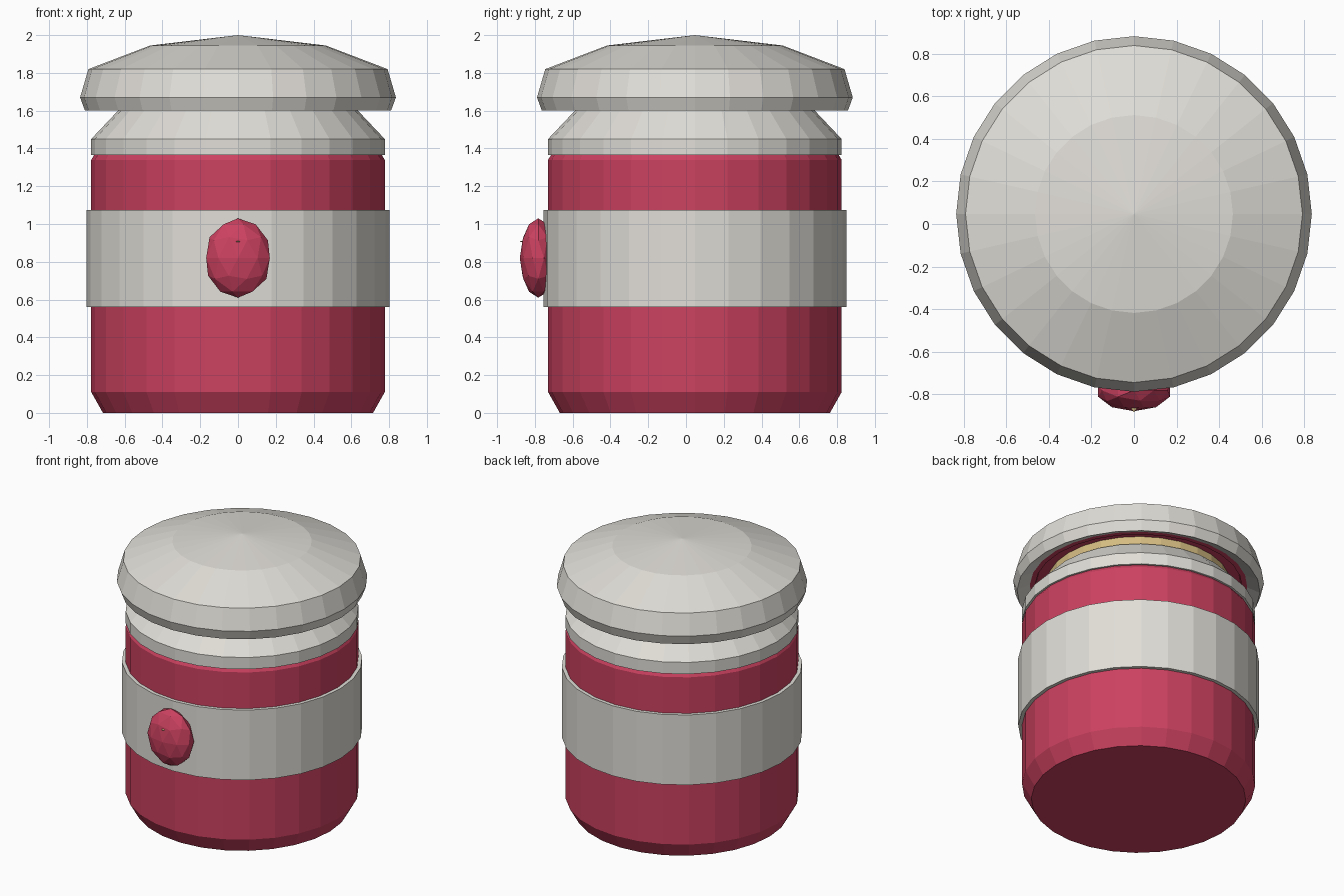
import bpy, bmesh
from math import sin, cos, tau
from mathutils import Matrix, Vector

cube = bpy.data.objects.get("Cube")
if cube:
    bpy.data.objects.remove(cube, do_unlink=True)

SIDES = 28
AXIS_Y = 0.047


def material(name, rgb):
    mat = bpy.data.materials.new(name)
    mat.use_nodes = True
    mat.diffuse_color = (*rgb, 1)
    mat.node_tree.nodes["Principled BSDF"].inputs["Base Color"].default_value = (*rgb, 1)
    return mat


RED = material("crimson red", (0.60, 0.053, 0.117))
GREY = material("warm light grey", (0.75, 0.73, 0.68))
TAN = material("pale tan", (0.66, 0.50, 0.22))


def finish(name, bm, mat):
    bmesh.ops.recalc_face_normals(bm, faces=bm.faces)
    mesh = bpy.data.meshes.new(name)
    bm.to_mesh(mesh)
    bm.free()
    mesh.materials.append(mat)
    obj = bpy.data.objects.new(name, mesh)
    bpy.context.collection.objects.link(obj)
    return obj


def lathe(name, profile, mat, closed=False):
    """Spin (radius, height) points round the jar axis; radius 0 makes a tip."""
    bm = bmesh.new()
    rings = []
    for r, z in profile:
        if r == 0:
            rings.append([bm.verts.new((0, AXIS_Y, z))] * SIDES)
        else:
            rings.append([bm.verts.new((r * cos(tau * i / SIDES),
                                        AXIS_Y + r * sin(tau * i / SIDES), z))
                          for i in range(SIDES)])
    pairs = list(zip(rings, rings[1:]))
    if closed:
        pairs.append((rings[-1], rings[0]))
    for low, high in pairs:
        for i in range(SIDES):
            j = (i + 1) % SIDES
            corners = dict.fromkeys((low[i], low[j], high[j], high[i]))
            bm.faces.new(list(corners))
    return finish(name, bm, mat)


# Jar body with chamfered foot and shoulder
lathe("jar_body", [(0, 0), (0.715, 0), (0.777, 0.11), (0.777, 1.34),
                   (0.76, 1.368), (0, 1.368)], RED)

# Raised band round the middle
lathe("label_band", [(0.75, 0.56), (0.802, 0.56), (0.802, 1.075), (0.75, 1.075)],
      GREY, closed=True)

# Collar tapering into the neck
lathe("neck_collar", [(0.70, 1.364), (0.777, 1.364), (0.777, 1.45), (0.635, 1.60),
                      (0.60, 1.60), (0.60, 1.40)], GREY, closed=True)

# Stopper reaching from the neck into the lid
lathe("stopper", [(0, 1.45), (0.61, 1.45), (0.61, 1.70), (0, 1.70)], TAN)

# Seal under the lid
lathe("lid_seal", [(0, 1.67), (0.68, 1.67), (0.69, 1.64), (0.73, 1.64),
                   (0.73, 1.72), (0, 1.72)], RED)

# Domed lid with an undercut rim
lathe("lid", [(0, 1.72), (0.72, 1.72), (0.725, 1.64), (0.81, 1.60), (0.836, 1.67),
              (0.792, 1.82), (0.465, 1.945), (0, 2.0)], GREY)

# Faceted oval button on the front of the band
bm = bmesh.new()
bmesh.ops.create_icosphere(bm, subdivisions=2, radius=1)
bmesh.ops.scale(bm, vec=Vector((0.177, 0.098, 0.21)), verts=bm.verts)
bmesh.ops.translate(bm, vec=Vector((0, -0.782, 0.82)), verts=bm.verts)
finish("front_button", bm, RED)

# Tiny flat spike on the button
bm = bmesh.new()
bmesh.ops.create_cone(bm, cap_ends=True, segments=4, radius1=1, radius2=0, depth=1)
bmesh.ops.rotate(bm, matrix=Matrix.Rotation(tau / 4, 3, "X"), verts=bm.verts)
bmesh.ops.scale(bm, vec=Vector((0.045, 0.06, 0.011)), verts=bm.verts)
bmesh.ops.translate(bm, vec=Vector((0, -0.855, 0.907)), verts=bm.verts)
finish("button_spike", bm, TAN)
